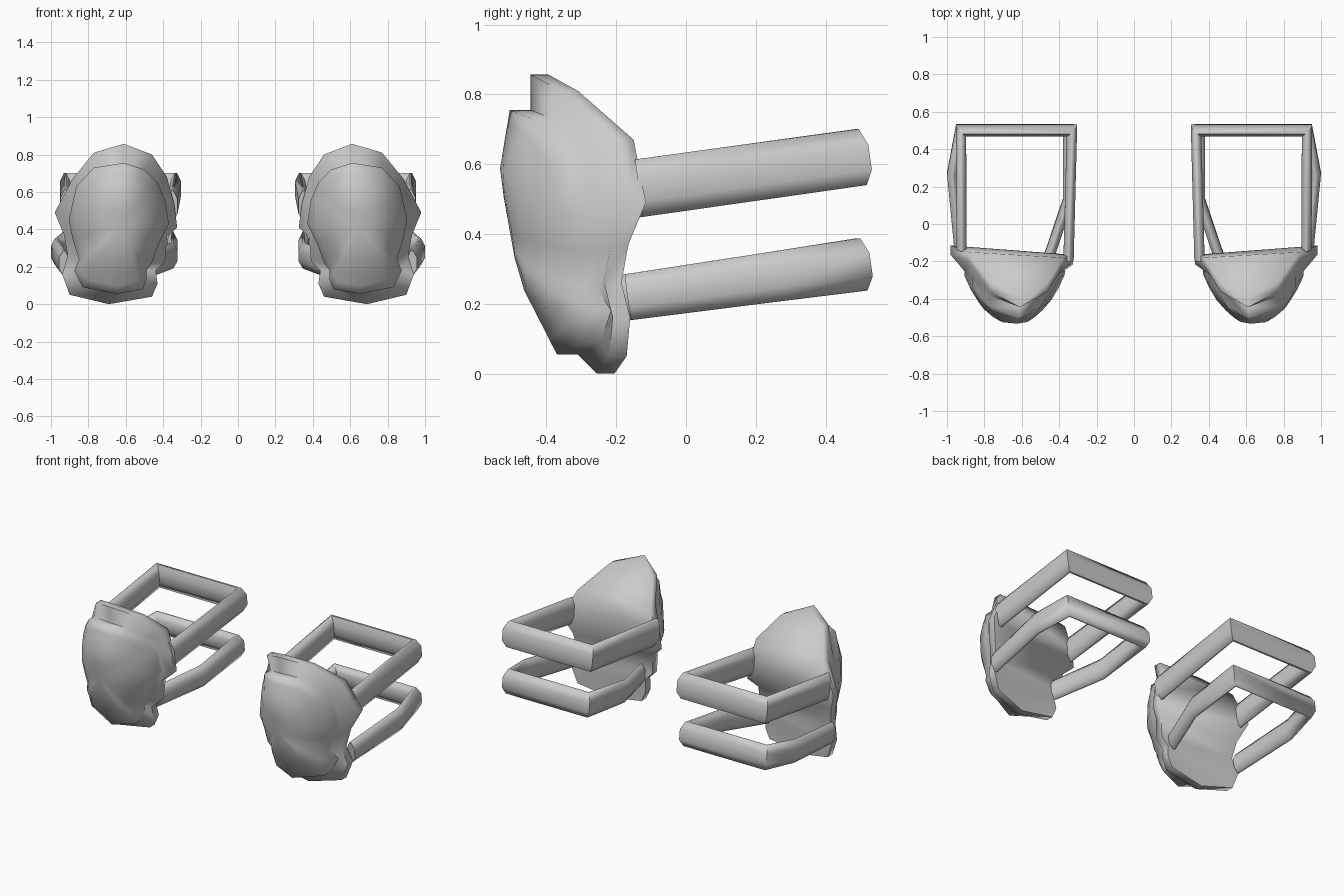
import bpy, bmesh, math
from mathutils import Vector

cube = bpy.data.objects.get("Cube")
if cube:
    bpy.data.objects.remove(cube, do_unlink=True)

grey = bpy.data.materials.new("soft_grey")
grey.use_nodes = True
grey.diffuse_color = (0.6, 0.6, 0.6, 1)
grey.node_tree.nodes["Principled BSDF"].inputs["Base Color"].default_value = (0.6, 0.6, 0.6, 1)


def finish(name, bm, angle):
    bmesh.ops.recalc_face_normals(bm, faces=bm.faces)
    mesh = bpy.data.meshes.new(name)
    bm.to_mesh(mesh)
    bm.free()
    mesh.materials.append(grey)
    ob = bpy.data.objects.new(name, mesh)
    bpy.context.collection.objects.link(ob)
    bpy.ops.object.select_all(action='DESELECT')
    ob.select_set(True)
    bpy.context.view_layer.objects.active = ob
    bpy.ops.object.shade_smooth_by_angle(angle=math.radians(angle))


def bridge(bm, a, b):
    n = len(a)
    for i in range(n):
        j = (i + 1) % n
        bm.faces.new((a[i], a[j], b[j], b[i]))


# Rim outline (x, y, z) of the back edge, and matching shell edge
RIM = [(.61, -.395, .857), (.77, -.31, .81), (.885, -.15, .67), (.98, -.115, .49),
       (.93, -.165, .37), (.91, -.185, .26), (.94, -.16, .16), (.90, -.17, .05),
       (.69, -.205, .0), (.46, -.20, .04), (.43, -.20, .11), (.44, -.21, .18),
       (.39, -.21, .23), (.38, -.20, .36), (.325, -.165, .41), (.34, -.165, .53),
       (.38, -.18, .68), (.46, -.31, .80)]
SHELL = [(.61, -.505, .755), (.77, -.44, .73), (.865, -.33, .63), (.905, -.28, .45),
         (.885, -.28, .35), (.85, -.29, .24), (.875, -.26, .18), (.83, -.30, .09),
         (.65, -.37, .055), (.51, -.33, .08), (.49, -.31, .13), (.49, -.31, .18),
         (.46, -.31, .22), (.42, -.30, .33), (.37, -.27, .43), (.39, -.28, .56),
         (.43, -.34, .65), (.50, -.44, .72)]
SPINE = [(.055, -.37), (.27, -.48), (.575, -.535), (.76, -.505)]


def spine_y(z):
    for (z0, y0), (z1, y1) in zip(SPINE, SPINE[1:]):
        if z <= z1:
            return y0 + (y1 - y0) * (z - z0) / (z1 - z0)
    return SPINE[-1][1]


def pad(name, s):
    bm = bmesh.new()

    def ring(pts):
        return [bm.verts.new((s * x, y, z)) for x, y, z in pts]

    # Rim, then the raised edge of the shell, stepped most at top and bottom
    back = ring(RIM)
    rings = [back,
             ring([(x, y - .05, z) for x, y, z in RIM]),
             ring([(x, y + .02 + .04 * min(1, abs(z - .4) / .35), z) for x, y, z in SHELL]),
             ring(SHELL)]
    # Domed front built from shrinking rings
    cx, cz = .64, .42
    for k in (.88, .72, .5, .25):
        pts = []
        for x, y, z in SHELL:
            zz = cz + (z - cz) * k
            pts.append((cx + (x - cx) * k, spine_y(zz) + (y - spine_y(z)) * k ** 2.8, zz))
        rings.append(ring(pts))
    for a, b in zip(rings, rings[1:]):
        bridge(bm, a, b)
    tip = bm.verts.new((s * cx, spine_y(cz), cz))
    last, n = rings[-1], len(RIM)
    for i in range(n):
        bm.faces.new((last[i], last[(i + 1) % n], tip))
    # Back closed with strips from side to side
    bm.faces.new((back[0], back[1], back[17]))
    for i in range(1, 8):
        bm.faces.new((back[i], back[i + 1], back[17 - i], back[18 - i]))
    bm.faces.new((back[8], back[9], back[10]))
    finish(name, bm, 75)


# Lozenge band swept along a plan path with mitred corners, leaning with its slope
def strap(name, s, path, z0, slope, h_front, h_back, t=.055):
    bm = bmesh.new()
    pts = [Vector(p) for p in path]
    dirs = [(b - a).normalized() for a, b in zip(pts, pts[1:])]
    loops = []
    for i, p in enumerate(pts):
        d0, d1 = dirs[max(i - 1, 0)], dirs[min(i, len(dirs) - 1)]
        n0, n1 = Vector((-d0.y, d0.x)), Vector((-d1.y, d1.x))
        m = (n0 + n1).normalized()
        m /= m.dot(n0)
        f = (p.y + .2) / .72
        h = (h_front + (h_back - h_front) * f) / 2
        z = z0 + slope * p.y
        loop = []
        for u, v in ((.12, 1), (.5, .45), (.5, -.45), (.12, -1),
                     (-.12, -1), (-.5, -.45), (-.5, .45), (-.12, 1)):
            q = p + m * (u * t)
            loop.append(bm.verts.new((s * q.x, q.y - slope * v * h, z + v * h)))
        loops.append(loop)
    for a, b in zip(loops, loops[1:]):
        bridge(bm, a, b)
    bm.faces.new(loops[0])
    bm.faces.new(loops[-1])
    finish(name, bm, 70)


UPPER = [(.922, -.135), (.925, .50), (.332, .50), (.35, -.19)]
LOWER = [(.93, -.165), (.972, .27), (.928, .503), (.352, .503), (.352, .13), (.46, -.19)]

for side, s in (("left", 1), ("right", -1)):
    pad(side + "_pad", s)
    strap(side + "_upper_strap", s, UPPER, .55, .14, .165, .16)
    strap(side + "_lower_strap", s, LOWER, .242, .14, .13, .15)
